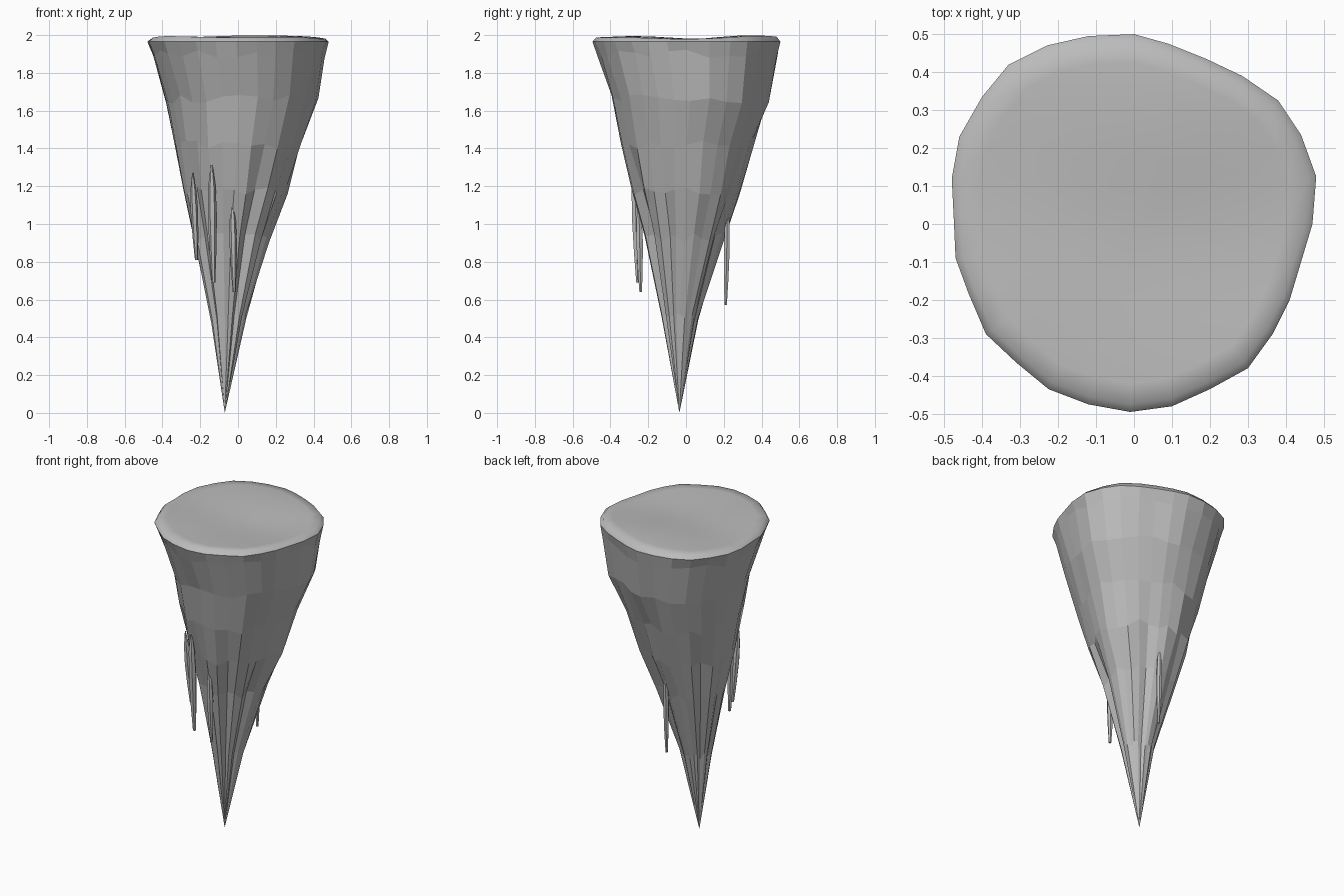
import bpy, bmesh, math, random
from mathutils import Vector

random.seed(4)
cube = bpy.data.objects.get("Cube")
if cube:
    bpy.data.objects.remove(cube)

stone = bpy.data.materials.new("grey stone")
stone.use_nodes = True
stone.diffuse_color = (0.5, 0.5, 0.5, 1)
stone.node_tree.nodes["Principled BSDF"].inputs["Base Color"].default_value = stone.diffuse_color


def finish(bm, name):
    bmesh.ops.recalc_face_normals(bm, faces=bm.faces)
    mesh = bpy.data.meshes.new(name)
    bm.to_mesh(mesh)
    bm.free()
    mesh.materials.append(stone)
    obj = bpy.data.objects.new(name, mesh)
    bpy.context.collection.objects.link(obj)
    return obj


def bridge(bm, a, b, smooth=False):
    n = len(a)
    for i in range(n):
        j = (i + 1) % n
        bm.faces.new((a[i], a[j], b[j], b[i])).smooth = smooth


def fan(bm, ring, tip, smooth=False):
    for i in range(len(ring)):
        bm.faces.new((ring[i - 1], ring[i], tip)).smooth = smooth


# Rim outline, clockwise from the back
outline = [(0, .5), (.09, .475), (.19, .435), (.285, .39), (.38, .325), (.44, .235),
           (.48, .125), (.47, 0), (.44, -.1), (.41, -.2), (.365, -.29), (.3, -.38),
           (.2, -.435), (.1, -.48), (-.01, -.495), (-.12, -.475), (-.225, -.435),
           (-.31, -.365), (-.39, -.29), (-.435, -.185), (-.47, -.09), (-.475, .02),
           (-.48, .12), (-.46, .23), (-.4, .335), (-.33, .42), (-.23, .47), (-.12, .495)]

# Spike body: height, centre x, centre y, scale, groove strength
levels = [(1.965, 0, 0, 1, 0), (1.9, .005, .005, .955, 0), (1.66, .02, .02, .84, 0),
          (1.42, 0, .005, .70, 0), (1.18, -.015, -.002, .575, .6),
          (.93, -.033, -.01, .42, 1), (.5, -.05, -.032, .195, 1.3)]
grooves = {2: .1, 5: .07, 9: .12, 12: .17, 15: .12, 16: .08, 18: .14, 21: .08, 24: .12, 26: .07}

bm = bmesh.new()
rings = []
for k, (z, cx, cy, s, g) in enumerate(levels):
    ring = []
    for i, (x, y) in enumerate(outline):
        r = s * (1 - g * grooves.get(i, 0))
        dz = 0
        if k:
            r *= random.uniform(.985, 1.012)
            dz = random.uniform(-.025, .025)
        ring.append(bm.verts.new((cx + x * r, cy + y * r, z + dz)))
    rings.append(ring)
for a, b in zip(rings, rings[1:]):
    bridge(bm, a, b)
fan(bm, rings[-1], bm.verts.new((-.07, -.035, 0)))

# Gently uneven top of the spike
def top_height(x, y):
    return 1.985 + .008 * math.sin(5 * x + 1) * math.cos(6 * y - 2) - .006 * math.cos(9 * y)

previous = rings[0]
for s in (.96, .85, .65, .4, .2):
    ring = [bm.verts.new((x * s, y * s, min(2, top_height(x * s, y * s)))) for x, y in outline]
    bridge(bm, previous, ring, True)
    previous = ring
fan(bm, previous, bm.verts.new((0, 0, top_height(0, 0))), True)
finish(bm, "stone_spike")


# Thin hanging drips
def drip(name, x, y, top, bottom, lean, width):
    bm = bmesh.new()
    rings = []
    start = Vector((x + lean[0], y + lean[1], top))
    end = Vector((x, y, bottom))
    for t, w in ((0, .15), (.2, .8), (.45, 1), (.75, .75), (1, .4)):
        p = start.lerp(end, t)
        rings.append([bm.verts.new((p.x + width * w * math.cos(a * math.tau / 6),
                                    p.y + width * w * math.sin(a * math.tau / 6), p.z))
                      for a in range(6)])
    for a, b in zip(rings, rings[1:]):
        bridge(bm, a, b)
    bm.faces.new(rings[0])
    bm.faces.new(rings[-1])
    finish(bm, name)


drip("front_drip_long", -.13, -.255, 1.33, .69, (-.01, -.02), .024)
drip("front_drip_middle", -.02, -.24, 1.12, .64, (-.01, -.01), .02)
drip("front_drip_side", -.22, -.16, 1.27, .81, (-.02, -.03), .02)
drip("back_drip", -.01, .21, 1.1, .57, (0, .01), .018)
